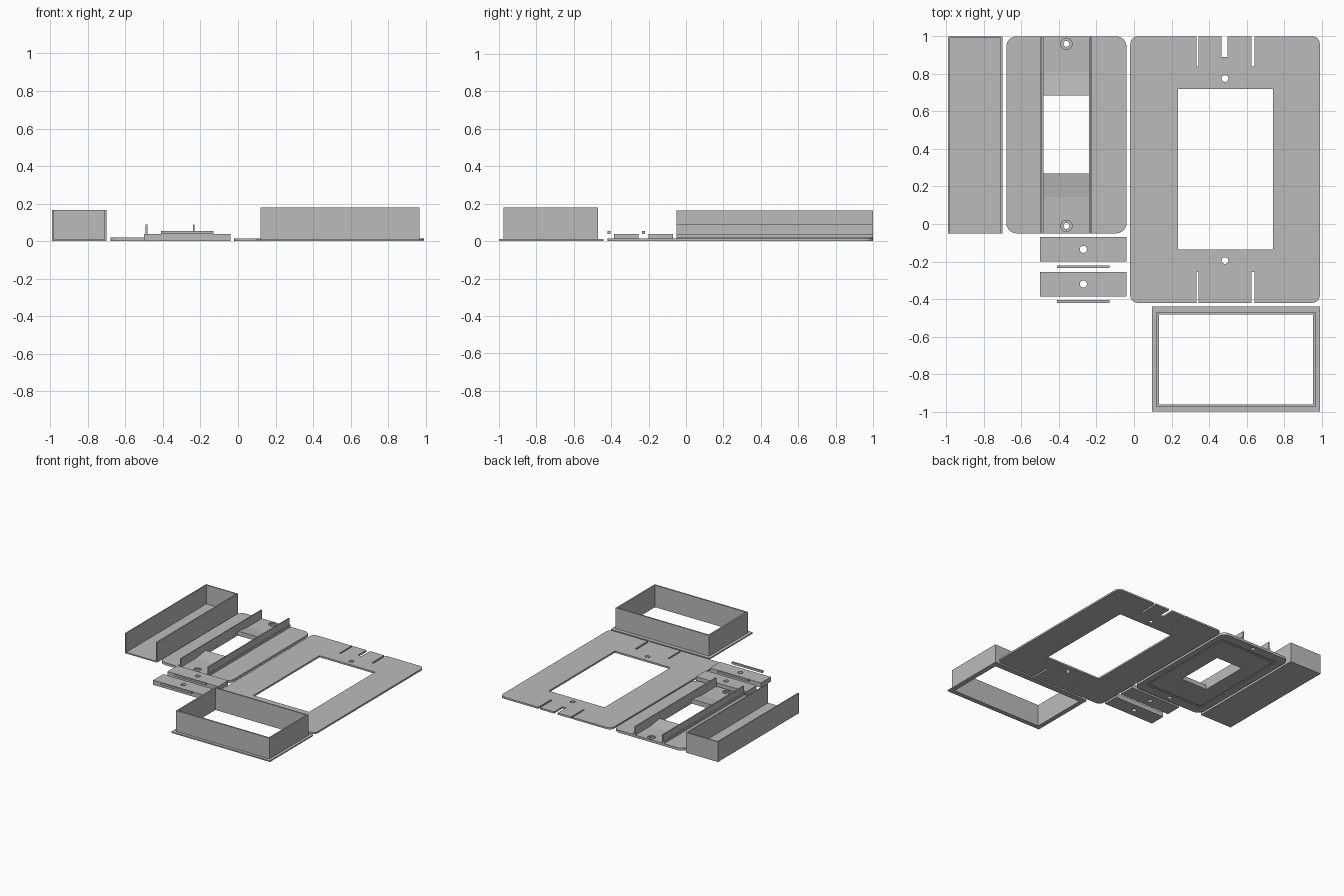
import bpy, bmesh, math

if "Cube" in bpy.data.objects:
    bpy.data.objects.remove(bpy.data.objects["Cube"])

grey = bpy.data.materials.new("light grey")
grey.diffuse_color = (0.5, 0.5, 0.5, 1)
grey.use_nodes = True
grey.node_tree.nodes["Principled BSDF"].inputs["Base Color"].default_value = grey.diffuse_color


def finish(name, mesh):
    ob = bpy.data.objects.new(name, mesh)
    bpy.context.collection.objects.link(ob)
    mesh.materials.clear()
    mesh.materials.append(grey)
    return ob


def rect(x0, x1, y0, y1, r=0, n=6):
    """Rectangle outline, with rounded corners when r > 0."""
    if r == 0:
        return [(x0, y0), (x1, y0), (x1, y1), (x0, y1)]
    pts = []
    corners = [(x1 - r, y1 - r), (x0 + r, y1 - r), (x0 + r, y0 + r), (x1 - r, y0 + r)]
    for q, (cx, cy) in enumerate(corners):
        for i in range(n + 1):
            a = math.pi / 2 * (q + i / n)
            pts.append((cx + r * math.cos(a), cy + r * math.sin(a)))
    return pts


def circle(cx, cy, r, n=24):
    return [(cx + r * math.cos(2 * math.pi * i / n),
             cy + r * math.sin(2 * math.pi * i / n)) for i in range(n)]


def slab(name, z0, z1, *loops):
    """Flat sheet from an outline followed by its holes."""
    cu = bpy.data.curves.new(name, 'CURVE')
    cu.dimensions = '2D'
    cu.fill_mode = 'BOTH'
    cu.extrude = (z1 - z0) / 2
    for pts in loops:
        sp = cu.splines.new('POLY')
        sp.points.add(len(pts) - 1)
        for p, (x, y) in zip(sp.points, pts):
            p.co = (x, y, 0, 1)
        sp.use_cyclic_u = True
    tmp = bpy.data.objects.new(name, cu)
    bpy.context.collection.objects.link(tmp)
    bpy.context.view_layer.update()
    dg = bpy.context.evaluated_depsgraph_get()
    mesh = bpy.data.meshes.new_from_object(tmp.evaluated_get(dg))
    bpy.data.objects.remove(tmp)
    bm = bmesh.new()
    bm.from_mesh(mesh)
    bmesh.ops.remove_doubles(bm, verts=bm.verts, dist=1e-5)
    bmesh.ops.translate(bm, verts=bm.verts, vec=(0, 0, (z0 + z1) / 2))
    bmesh.ops.recalc_face_normals(bm, faces=bm.faces)
    for f in bm.faces:
        f.smooth = False
    bm.to_mesh(mesh)
    bm.free()
    return finish(name, mesh)


def prism_x(name, x0, x1, profile):
    """Extrude a (y, z) profile along x."""
    bm = bmesh.new()
    face = bm.faces.new([bm.verts.new((x0, y, z)) for y, z in profile])
    ext = bmesh.ops.extrude_face_region(bm, geom=[face])
    moved = [v for v in ext['geom'] if isinstance(v, bmesh.types.BMVert)]
    bmesh.ops.translate(bm, verts=moved, vec=(x1 - x0, 0, 0))
    bmesh.ops.recalc_face_normals(bm, faces=bm.faces)
    mesh = bpy.data.meshes.new(name)
    bm.to_mesh(mesh)
    bm.free()
    return finish(name, mesh)


# Open-fronted tray: floor and a U-shaped wall
slab("tray_floor", 0, 0.01, rect(-0.99, -0.70, -0.05, 1.0))
slab("tray_walls", 0.01, 0.165, [
    (-0.99, -0.05), (-0.98, -0.05), (-0.98, 0.99), (-0.71, 0.99),
    (-0.71, -0.05), (-0.70, -0.05), (-0.70, 1.0), (-0.99, 1.0)])

# Carrier plate: grooved underside, then counterbored screw holes
outer = rect(-0.68, -0.04, -0.05, 1.0, 0.055)
gate = rect(-0.482, -0.241, 0.27, 0.685)


def screws(r):
    return [circle(-0.36, y, r) for y in (0.96, -0.01)]


slab("carrier_rim", 0, 0.006, outer, rect(-0.63, -0.09, 0.03, 0.92), *screws(0.016))
slab("carrier_pad", 0, 0.006, rect(-0.61, -0.11, 0.05, 0.90), gate)
slab("carrier_plate", 0.006, 0.012, outer, gate, *screws(0.016))
slab("carrier_top", 0.012, 0.02, outer, gate, *screws(0.03))

# Guide rails with stepped feet
for side, s in (("left", -1), ("right", 1)):
    for part, a, b, top in (("rail", 0.121, 0.130, 0.09), ("rail_foot", 0.130, 0.139, 0.037)):
        x0, x1 = sorted((-0.3615 + s * a, -0.3615 + s * b))
        slab(f"{side}_{part}", 0.02, top, rect(x0, x1, -0.05, 1.0))

# Ramps rising to the gate opening
for name, edge, far in (("back_ramp", 0.685, 0.81), ("front_ramp", 0.27, 0.145)):
    prism_x(name, -0.482, -0.241, [(far, 0.02), (edge, 0.02), (edge, 0.037)])

# Clamp blocks and loose pins
for name, y0, y1 in (("back", -0.20, -0.07), ("front", -0.385, -0.255)):
    slab(f"{name}_clamp_block", 0, 0.038, rect(-0.50, -0.04, y0, y1),
         circle(-0.27, (y0 + y1) / 2, 0.019))
    slab(f"{name}_pin", 0.037, 0.053, rect(-0.41, -0.13, y0 - 0.035, y0 - 0.02))

# Large mounting plate with edge slots, window and screw holes
base = rect(-0.02, 0.99, -0.42, 1.0, 0.04)
top_slots = [(0.625, 0.641, 0.84), (0.465, 0.497, 0.89), (0.332, 0.343, 0.84)]
low_slots = [(0.332, 0.343, -0.255), (0.625, 0.641, -0.255)]
q = len(base) // 4
outline = base[:q]
for x0, x1, y in top_slots:
    outline += [(x1, 1.0), (x1, y), (x0, y), (x0, 1.0)]
outline += base[q:3 * q]
for x0, x1, y in low_slots:
    outline += [(x0, -0.42), (x0, y), (x1, y), (x1, -0.42)]
outline += base[3 * q:]
slab("mounting_plate", 0, 0.014, outline, rect(0.235, 0.74, -0.135, 0.72),
     circle(0.485, 0.775, 0.018), circle(0.485, -0.195, 0.018))

# Rectangular hood with a bottom flange
inner = rect(0.133, 0.955, -0.962, -0.482)
slab("hood_flange", 0, 0.01, rect(0.095, 0.99, -1.0, -0.44), inner)
slab("hood_walls", 0.01, 0.18, rect(0.12, 0.967, -0.975, -0.47), inner)
